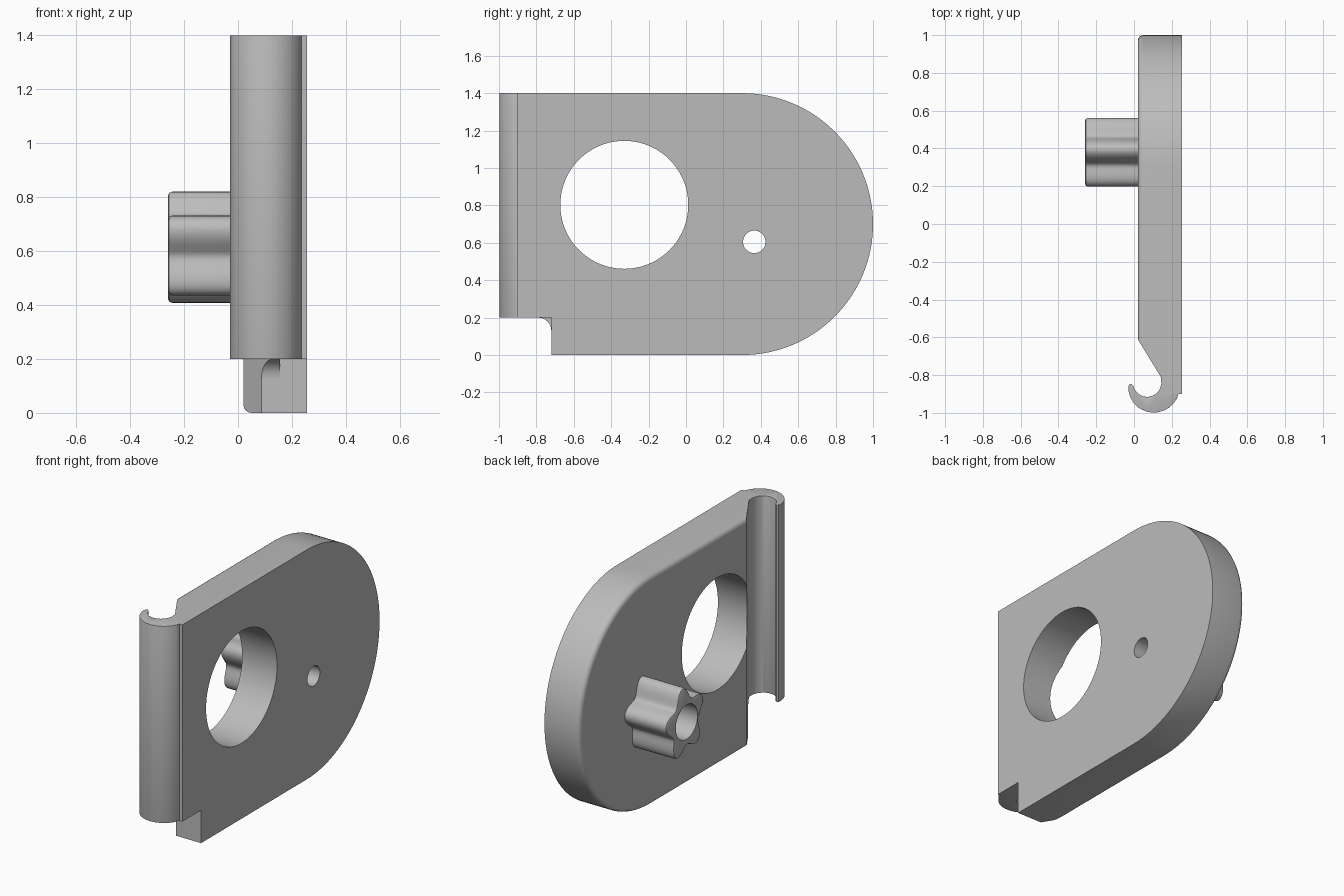
import bpy, bmesh
from math import sin, cos, radians

if "Cube" in bpy.data.objects:
    bpy.data.objects.remove(bpy.data.objects["Cube"], do_unlink=True)

grey = bpy.data.materials.new("plain_grey")
grey.use_nodes = True
COLOUR = (0.5, 0.5, 0.5, 1)
grey.diffuse_color = COLOUR
grey.node_tree.nodes["Principled BSDF"].inputs["Base Color"].default_value = COLOUR


def arc(cx, cy, rx, ry, start, end, steps):
    angles = [radians(start + (end - start) * i / steps) for i in range(steps + 1)]
    return [(cx + rx * cos(a), cy + ry * sin(a)) for a in angles]


def circle(cx, cy, r, steps=64):
    return arc(cx, cy, r, r, 0, 360, steps)[:-1]


def prism(name, profile, axis, lo, hi, bevel=0, rim=None, segments=4):
    """Extrude a yz profile along x, or an xy profile along z; round chosen rim edges."""
    bm = bmesh.new()
    place = (lambda p, h: (h, *p)) if axis == "x" else (lambda p, h: (*p, h))
    bottom = [bm.verts.new(place(p, lo)) for p in profile]
    top = [bm.verts.new(place(p, hi)) for p in profile]
    bm.faces.new(bottom)
    bm.faces.new(top)
    n = len(profile)
    for i in range(n):
        j = (i + 1) % n
        bm.faces.new((bottom[i], bottom[j], top[j], top[i]))
    bmesh.ops.recalc_face_normals(bm, faces=bm.faces)
    if bevel:
        edges = [e for e in bm.edges if rim(e.verts[0].co) and rim(e.verts[1].co)]
        bmesh.ops.bevel(bm, geom=edges, offset=bevel, segments=segments,
                        profile=0.5, affect="EDGES", clamp_overlap=True)
    mesh = bpy.data.meshes.new(name)
    bm.to_mesh(mesh)
    bm.free()
    mesh.materials.append(grey)
    obj = bpy.data.objects.new(name, mesh)
    bpy.context.collection.objects.link(obj)
    return obj


def activate(obj):
    bpy.ops.object.select_all(action="DESELECT")
    obj.select_set(True)
    bpy.context.view_layer.objects.active = obj


def cut(obj, profile, axis, lo, hi):
    cutter = prism("cutter", profile, axis, lo, hi)
    cutter.hide_render = True
    mod = obj.modifiers.new("cut", "BOOLEAN")
    mod.operation = "DIFFERENCE"
    mod.solver = "EXACT"
    mod.object = cutter
    activate(obj)
    bpy.ops.object.modifier_apply(modifier=mod.name)
    bpy.data.objects.remove(cutter, do_unlink=True)


INNER, OUTER = 0.02, 0.255     # plate faces along x
HOLE = (0.365, 0.605)          # screw hole position in y, z

# Plate with a round back end, a notch under the hook and a rounded inner rim
outline = [(-0.9, 0.2), (-0.72, 0.2), (-0.72, 0)]
outline += arc(0.3, 0.7, 0.7, 0.7, -90, 90, 64) + [(-0.9, 1.4)]
plate = prism("plate", outline, "x", INNER, OUTER, 0.03,
              lambda v: v.x < INNER + 0.001 and v.y > -0.73 or
              v.x < INNER + 0.001 and v.z > 1.39)

# Small concave fillet in the notch corner
corner = [(-0.71, 0.21), (-0.79, 0.21)] + arc(-0.79, 0.13, 0.07, 0.07, 90, 0, 8) + [(-0.71, 0.13)]
fillet = prism("notch_fillet", corner, "x", 0.05, 0.155)

# Sloping relief that leads into the hook
relief = [(INNER, -0.61), (0.142, -0.81), (0.145, -0.845), (0.135, -0.88),
          (0.12, -0.895), (0.12, -1.1), (-0.2, -1.1), (-0.2, -0.61)]
for part in (plate, fillet):
    cut(part, relief, "z", -0.1, 1.5)

# Large window and screw hole
cut(plate, circle(-0.33, 0.803, 0.342, 96), "x", -0.2, 0.4)
cut(plate, circle(*HOLE, 0.06, 48), "x", -0.2, 0.4)

# Hook: a curled lip along the front edge
lip = arc(0.105, -0.865, 0.135, 0.133, -13, -180, 32)
lip += [(-0.027, -0.852), (-0.018, -0.846), (-0.009, -0.852)]
lip += arc(0.07, -0.84, 0.075, 0.075, 195, 360, 28) + [(0.235, -0.84)]
hook = prism("hook", lip, "z", 0.2, 1.4, 0.012,
             lambda v: (v.z < 0.201 or v.z > 1.399) and v.y < -0.895, 3)

# Five-lobed boss with a wide bore
lobes = []
for i in range(100):
    a = radians(3.6 * i)
    r = 0.172 + 0.033 * cos(5 * (a - radians(10)))
    lobes.append((HOLE[0] + 0.008 + 0.93 * r * cos(a), HOLE[1] + 1.06 * r * sin(a)))
boss = prism("lobed_boss", lobes, "x", -0.26, INNER + 0.01, 0.016,
             lambda v: v.x < -0.25, 2)
cut(boss, circle(*HOLE, 0.105, 48), "x", -0.3, 0.1)

for part in (plate, fillet, hook, boss):
    activate(part)
    bpy.ops.object.shade_smooth_by_angle(angle=radians(30))
